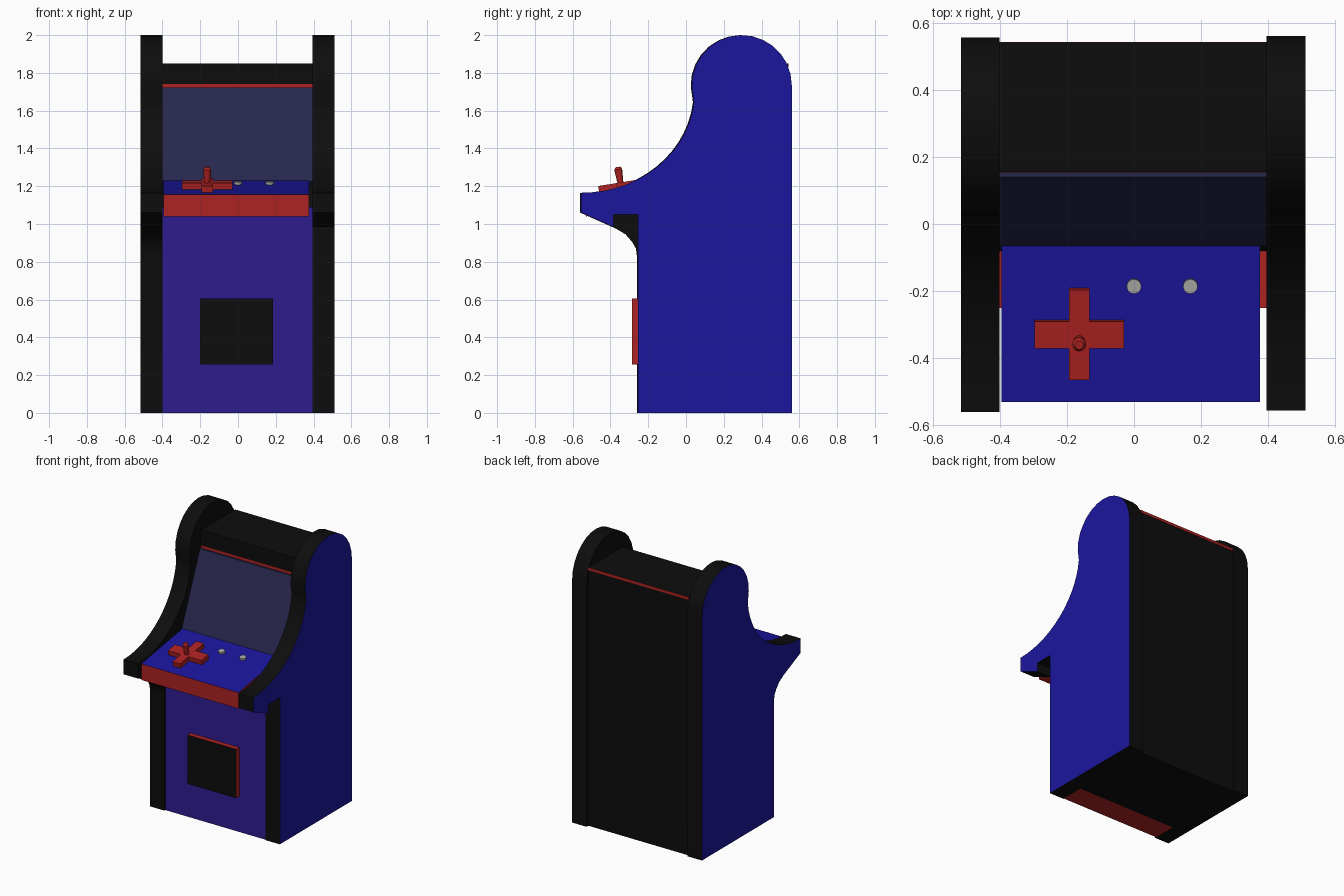
import bpy, bmesh
from math import sin, cos, radians, atan2
from mathutils import Matrix, Vector

if "Cube" in bpy.data.objects:
    bpy.data.objects.remove(bpy.data.objects["Cube"])


def material(name, r, g, b):
    m = bpy.data.materials.new(name)
    m.diffuse_color = (r, g, b, 1)
    m.use_nodes = True
    m.node_tree.nodes["Principled BSDF"].inputs["Base Color"].default_value = m.diffuse_color
    return m


BLUE = material("blue", 0.011, 0.008, 0.34)
PURPLE = material("purple", 0.03, 0.012, 0.28)
RED = material("red", 0.42, 0.016, 0.016)
BLACK = material("black", 0.004, 0.004, 0.004)
SLATE = material("slate", 0.02, 0.02, 0.075)
GREY = material("grey", 0.42, 0.42, 0.4)


def finish(bm, name, main, accent=None, facing=None, smooth=False):
    """Faces looking along `facing` get the accent material."""
    bmesh.ops.recalc_face_normals(bm, faces=bm.faces)
    bm.normal_update()
    if accent:
        for f in bm.faces:
            if f.normal.dot(Vector(facing)) > 0.9:
                f.material_index = 1
    me = bpy.data.meshes.new(name)
    bm.to_mesh(me)
    bm.free()
    for m in (main, accent):
        if m:
            me.materials.append(m)
    ob = bpy.data.objects.new(name, me)
    bpy.context.collection.objects.link(ob)
    if smooth:
        bpy.ops.object.select_all(action='DESELECT')
        ob.select_set(True)
        bpy.context.view_layer.objects.active = ob
        bpy.ops.object.shade_smooth_by_angle(angle=radians(30))
    return ob


def prism(name, profile, x0, x1, *mats, **kw):
    """Extrude a (y, z) outline from x0 to x1."""
    bm = bmesh.new()
    face = bm.faces.new([bm.verts.new((x0, y, z)) for y, z in profile])
    ext = bmesh.ops.extrude_face_region(bm, geom=[face])
    verts = [v for v in ext["geom"] if isinstance(v, bmesh.types.BMVert)]
    bmesh.ops.translate(bm, vec=(x1 - x0, 0, 0), verts=verts)
    return finish(bm, name, *mats, **kw)


def box(name, x0, x1, y0, y1, z0, z1, *mats, **kw):
    return prism(name, [(y0, z0), (y1, z0), (y1, z1), (y0, z1)], x0, x1, *mats, **kw)


# Side panels: round head, concave sweep to the control deck, front bracket
head = [(0.29 + 0.265 * cos(radians(a)), 1.735 + 0.265 * sin(radians(a)))
        for a in range(0, 196, 13)]
sweep = [(-0.56 + 0.6 * cos(radians(a)), 1.70 - 0.535 * sin(radians(a)))
         for a in range(6, 91, 6)] + [(-0.56, 1.165)]
upper = [(-0.26, 0), (0.555, 0)] + head + sweep + [(-0.56, 1.06)]
bracket = [(-0.37, 0.975), (-0.32, 0.945), (-0.285, 0.905), (-0.265, 0.87), (-0.26, 0.83)]
notch = [(-0.39, 0.985), (-0.39, 1.05), (-0.26, 1.05)]
prism("left_side_panel", upper + bracket, -0.515, -0.40,
      BLACK, BLUE, facing=(-1, 0, 0), smooth=True)
right = prism("right_side_panel", upper + notch, 0.395, 0.51,
              BLACK, BLUE, facing=(1, 0, 0), smooth=True)
right.location.y = 0.005

# Cabinet body with marquee overhang, back and floor
prism("cabinet_body", [(-0.08, 0), (0.54, 0), (0.54, 1.85), (0.155, 1.85),
                       (0.155, 1.74), (0.17, 1.70), (-0.03, 1.20), (-0.08, 1.10)],
      -0.40, 0.395, BLACK)
box("marquee_trim", -0.40, 0.395, 0.153, 0.20, 1.722, 1.742, RED)
box("back_trim", -0.40, 0.395, 0.50, 0.542, 1.83, 1.849, RED)

# Lower front and coin door
box("front_panel", -0.40, 0.395, -0.25, -0.08, 0, 1.09, RED, PURPLE, facing=(0, -1, 0))
box("coin_door", -0.20, 0.185, -0.285, -0.245, 0.255, 0.605, RED, BLACK, facing=(0, -1, 0))

# Screen
prism("screen", [(-0.065, 1.225), (0.14, 1.722), (0.157, 1.722), (-0.03, 1.20)],
      -0.40, 0.395, SLATE)

# Sloping control deck
prism("control_deck", [(-0.53, 1.04), (-0.53, 1.155), (-0.065, 1.23), (-0.065, 1.115)],
      -0.395, 0.375, RED, BLUE, facing=(0, -0.16, 0.987))

TILT = atan2(0.075, 0.465)


def on_deck(ob, x, y):
    """Seat an object on the tilted deck surface."""
    z = 1.155 + (y + 0.53) * 0.075 / 0.465
    ob.matrix_world = Matrix.Translation((x, y, z)) @ Matrix.Rotation(TILT, 4, 'X')


def cylinder(name, r0, r1, z0, z1, mat, sides=12):
    bm = bmesh.new()
    bmesh.ops.create_cone(bm, cap_ends=True, segments=sides, radius1=r0, radius2=r1,
                          depth=z1 - z0, matrix=Matrix.Translation((0, 0, (z0 + z1) / 2)))
    return finish(bm, name, mat, smooth=True)


# Cross-shaped joystick base: one plus outline extruded upward
a, b, c, d = 0.03, 0.04, 0.133, 0.136
plus = [(a, -d), (a, -b), (c, -b), (c, b), (a, b), (a, d),
        (-a, d), (-a, b), (-c, b), (-c, -b), (-a, -b), (-a, -d)]
bm = bmesh.new()
f = bm.faces.new([bm.verts.new((x, y, -0.005)) for x, y in plus])
g = bmesh.ops.extrude_face_region(bm, geom=[f])["geom"]
bmesh.ops.translate(bm, vec=(0, 0, 0.04), verts=[v for v in g if isinstance(v, bmesh.types.BMVert)])
on_deck(finish(bm, "joystick_base", RED), -0.163, -0.325)

# Joystick handle and buttons
on_deck(cylinder("joystick_handle", 0.015, 0.021, 0.02, 0.105, RED), -0.163, -0.342)
on_deck(cylinder("joystick_tip", 0.021, 0.013, 0.105, 0.118, RED), -0.163, -0.342)
for i, x in enumerate((0.0, 0.168)):
    on_deck(cylinder(f"button_{i + 1}", 0.022, 0.022, -0.005, 0.014, GREY), x, -0.184)
